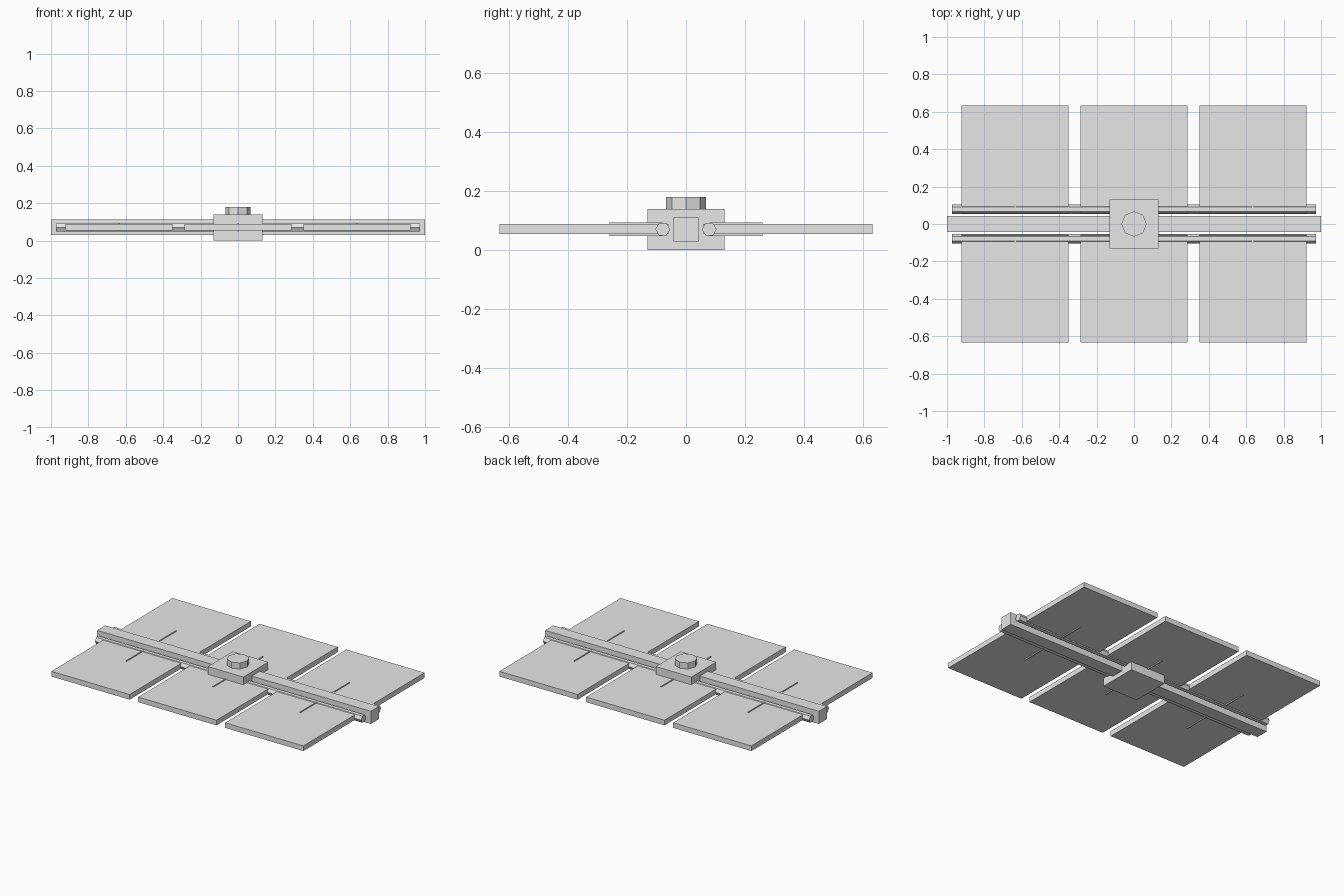
import bpy, math

if "Cube" in bpy.data.objects:
    bpy.data.objects.remove(bpy.data.objects["Cube"])

grey = bpy.data.materials.new("light_grey")
grey.diffuse_color = (0.8, 0.8, 0.8, 1)
grey.use_nodes = True
grey.node_tree.nodes["Principled BSDF"].inputs["Base Color"].default_value = grey.diffuse_color

def box(name, x0, x1, y0, y1, z0, z1):
    bpy.ops.mesh.primitive_cube_add(size=1, location=((x0+x1)/2, (y0+y1)/2, (z0+z1)/2))
    o = bpy.context.object
    o.name = name
    o.scale = (x1-x0, y1-y0, z1-z0)
    bpy.ops.object.transform_apply(location=False, rotation=False, scale=True)
    o.data.materials.append(grey)
    return o

def prism(name, sides, r, depth, loc, rot=(0, 0, 0)):
    bpy.ops.mesh.primitive_cylinder_add(vertices=sides, radius=r, depth=depth, location=loc, rotation=rot)
    o = bpy.context.object
    o.name = name
    o.data.materials.append(grey)
    return o

# Main beam, central body and hub knob
box("main_beam", -1, 1, -0.042, 0.042, 0.029, 0.113)
box("central_body", -0.13, 0.13, -0.13, 0.13, 0, 0.14)
prism("hub_knob", 8, 0.068, 0.06, (0, 0, 0.15))

for s, side in ((-1, "front"), (1, "back")):
    # Hexagonal side rail, corners at top and bottom
    prism("side_rail_" + side, 6, 0.025, 1.945, (0, s*0.079, 0.071), (0, math.pi/2, 0))
    for i in (-1, 0, 1):
        cx = i*0.635
        # Flat panel and its thin central rib
        y = sorted((s*0.06, s*0.633))
        box("panel_%s_%d" % (side, i+2), cx-0.286, cx+0.286, *y, 0.055, 0.089)
        y = sorted((s*0.08, s*0.26))
        box("rib_%s_%d" % (side, i+2), cx-0.003, cx+0.003, *y, 0.048, 0.094)
